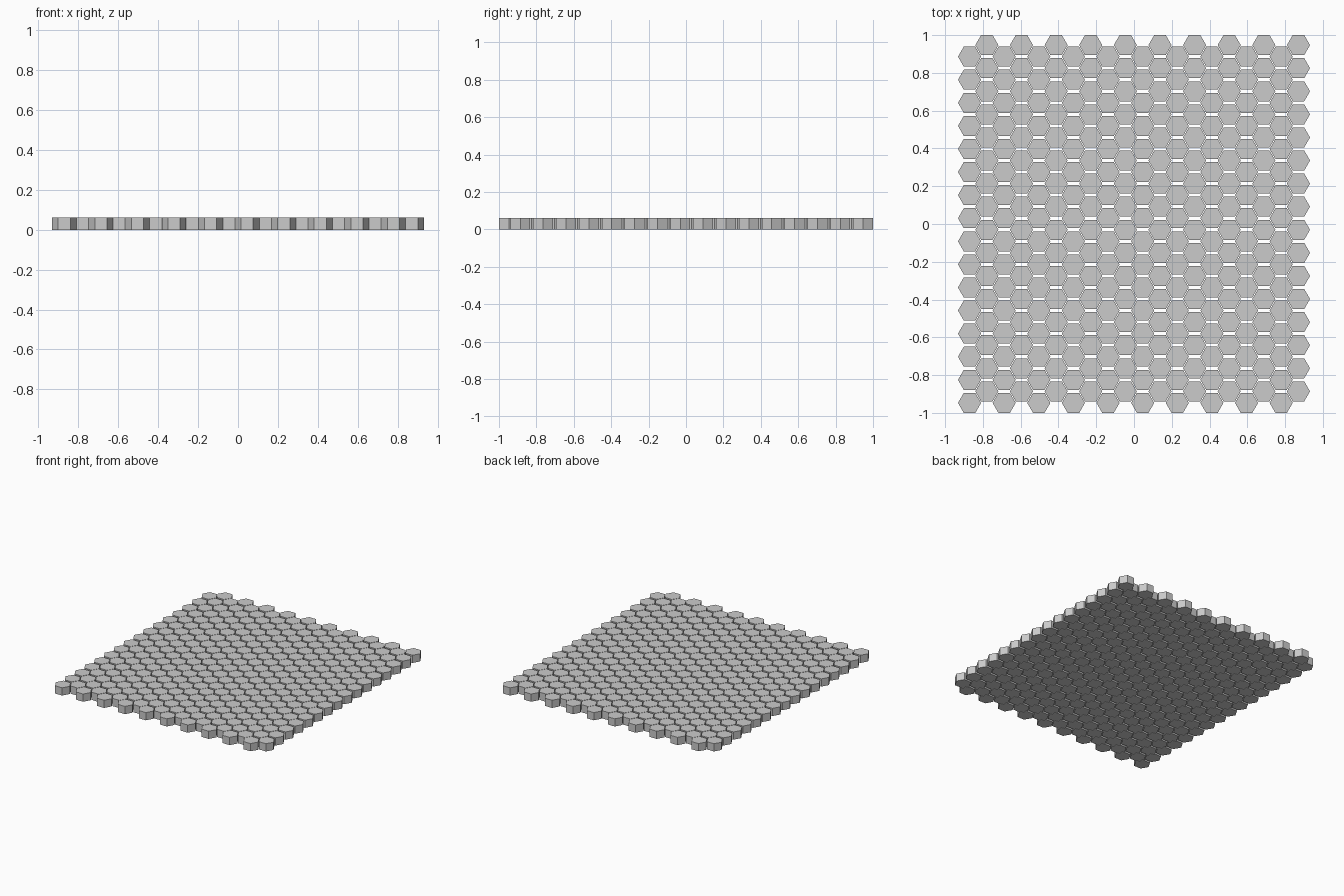
import bpy, bmesh
from math import sin, cos, pi, sqrt

if "Cube" in bpy.data.objects:
    bpy.data.objects.remove(bpy.data.objects["Cube"])

COLS, ROWS = 20, 16
R = 2 / (2 * (ROWS - 0.5) + sqrt(3))   # tile radius so that the depth is 2 units
HEIGHT = R
DX, DY = 1.5 * R, 2 * R                # column and row spacing


def add_tile(bm, x, y):
    """Six-sided prism with corners pointing along x."""
    ring = [(x + R * cos(k * pi / 3), y + R * sin(k * pi / 3)) for k in range(6)]
    low = [bm.verts.new((px, py, 0)) for px, py in ring]
    top = [bm.verts.new((px, py, HEIGHT)) for px, py in ring]
    bm.faces.new(low[::-1])
    bm.faces.new(top)
    for k in range(6):
        n = (k + 1) % 6
        bm.faces.new((low[k], low[n], top[n], top[k]))


# one object per column, every second column shifted up by half a row
for c in range(COLS):
    bm = bmesh.new()
    x = (c - (COLS - 1) / 2) * DX
    shift = DY / 4 if c % 2 else -DY / 4
    for r in range(ROWS):
        add_tile(bm, x, (r - (ROWS - 1) / 2) * DY + shift)
    mesh = bpy.data.meshes.new(f"hex_tile_column_{c + 1}")
    bm.to_mesh(mesh)
    bm.free()
    bpy.context.collection.objects.link(bpy.data.objects.new(mesh.name, mesh))
